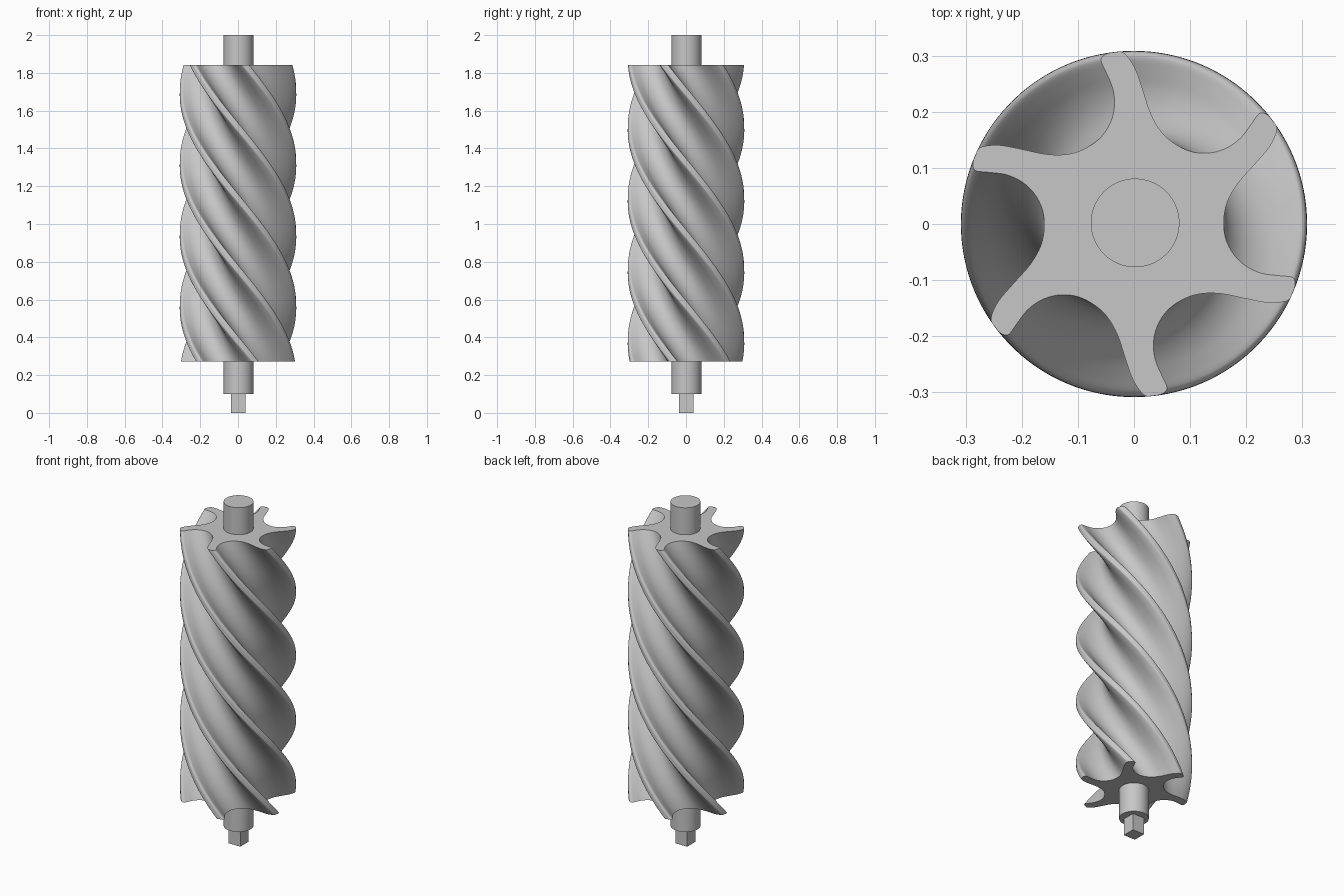
import bpy
import bmesh
import math
from mathutils import Matrix, Vector

if "Cube" in bpy.data.objects:
    bpy.data.objects.remove(bpy.data.objects["Cube"], do_unlink=True)

# One plain grey for every part
steel = bpy.data.materials.new("grey steel")
steel.use_nodes = True
GREY = (0.57, 0.57, 0.57, 1)
steel.diffuse_color = GREY
steel.node_tree.nodes["Principled BSDF"].inputs["Base Color"].default_value = GREY

LOBES, LAYERS, SMOOTHING = 6, 120, 4
BOTTOM, TOP = 0.273, 1.842
TWIST = math.radians(250)

# One tip and the groove after it, counter-clockwise
LOBE = [(.273, -.137), (.282, -.124), (.287, -.110), (.286, -.099), (.279, -.094),
        (.258, -.092), (.228, -.088), (.201, -.076), (.179, -.056), (.164, -.028),
        (.160, .004), (.166, .038), (.185, .072), (.215, .106), (.242, .138)]


def finish(bm, name):
    bmesh.ops.recalc_face_normals(bm, faces=bm.faces)
    mesh = bpy.data.meshes.new(name)
    bm.to_mesh(mesh)
    bm.free()
    mesh.materials.append(steel)
    obj = bpy.data.objects.new(name, mesh)
    bpy.context.collection.objects.link(obj)
    bpy.ops.object.select_all(action="DESELECT")
    obj.select_set(True)
    bpy.context.view_layer.objects.active = obj
    bpy.ops.object.shade_smooth_by_angle(angle=math.radians(30))


def smooth_loop(points):
    """Closed Catmull-Rom curve through the points."""
    result, n = [], len(points)
    for i in range(n):
        a, b, c, d = (points[(i + k) % n] for k in (-1, 0, 1, 2))
        for s in range(SMOOTHING):
            t = s / SMOOTHING
            result.append(0.5 * (2 * b + (c - a) * t + (2 * a - 5 * b + 4 * c - d) * t ** 2
                                 + (3 * b - a - 3 * c + d) * t ** 3))
    return result


def twisted_rotor():
    section = []
    for k in range(LOBES):
        turn = Matrix.Rotation(math.tau * k / LOBES, 3, "Z")
        section += [turn @ Vector((x, y, 0)) for x, y in LOBE]
    section = smooth_loop(section)
    bm = bmesh.new()
    rings = []
    for i in range(LAYERS + 1):
        t = i / LAYERS
        turn = Matrix.Rotation(TWIST * (1 - t), 3, "Z")
        lift = Vector((0, 0, BOTTOM + (TOP - BOTTOM) * t))
        rings.append([bm.verts.new(turn @ p + lift) for p in section])
    n = len(section)
    for low, high in zip(rings, rings[1:]):
        for j in range(n):
            k = (j + 1) % n
            bm.faces.new((low[j], low[k], high[k], high[j]))
    bm.faces.new(rings[0][::-1])
    bm.faces.new(rings[-1])
    finish(bm, "twisted_rotor")


def prism(name, sides, radius, low, high, turn=0):
    bm = bmesh.new()
    place = Matrix.Translation((0.002, 0.002, (low + high) / 2)) @ Matrix.Rotation(turn, 4, "Z")
    bmesh.ops.create_cone(bm, cap_ends=True, segments=sides, radius1=radius,
                          radius2=radius, depth=high - low, matrix=place)
    finish(bm, name)


# Fluted body, shaft stubs and square drive end
twisted_rotor()
prism("upper_shaft", 64, 0.079, TOP, 2.0)
prism("lower_shaft", 64, 0.079, 0.099, BOTTOM)
prism("square_drive", 4, 0.038 * math.sqrt(2), 0, 0.099, math.pi / 4)
